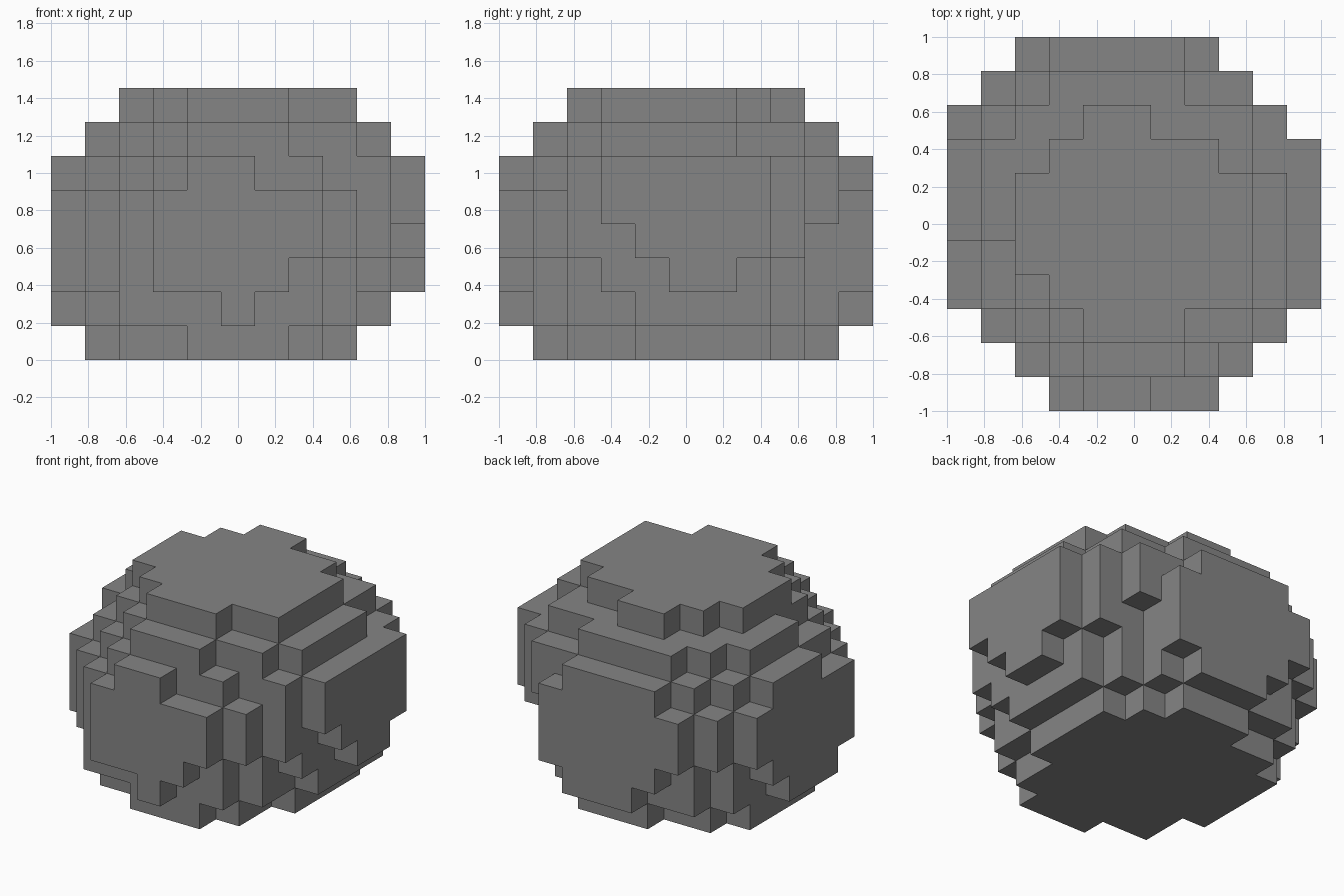
import bpy
import bmesh
from mathutils import Vector

CELLS = 11
SIZE = 2 / CELLS

# Remove the default cube
default = bpy.data.objects.get("Cube")
if default:
    bpy.data.objects.remove(default, do_unlink=True)

# Stone colour
stone = bpy.data.materials.new("stone_grey")
stone.use_nodes = True
grey = (0.235, 0.235, 0.235, 1)
stone.diffuse_color = grey
bsdf = next(n for n in stone.node_tree.nodes if n.type == 'BSDF_PRINCIPLED')
bsdf.inputs["Base Color"].default_value = grey
bsdf.inputs["Roughness"].default_value = 0.9


def slab(x_range, y_range, corners, chipped=(), added=()):
    """One layer of blocks: a rectangle with stair-stepped corners.
    corners gives the cut at front left, front right, back left, back right
    as seen from the front."""
    (x0, x1), (y0, y1) = x_range, y_range
    front_l, front_r, back_l, back_r = corners
    blocks = set()
    for x in range(x0, x1 + 1):
        for y in range(y0, y1 + 1):
            west, east, south, north = x - x0, x1 - x, y - y0, y1 - y
            if (west + south >= front_l and east + south >= front_r
                    and west + north >= back_l and east + north >= back_r):
                blocks.add((x, y))
    return (blocks - set(chipped)) | set(added)


# Boulder layers from the ground up, with their chipped and added blocks
full = (0, 10)
layers = [
    slab((1, 8), (1, 9), (3, 2, 2, 2), [(8, 3), (3, 9)], [(2, 2)]),
    slab((0, 9), full, (4, 3, 4, 3), [(4, 0), (6, 0), (9, 3)],
         [(2, 1), (2, 9), (1, 8)]),
    slab(full, full, (3, 4, 3, 4), [(10, 4)], [(7, 10)]),
    slab(full, full, (3, 3, 2, 3), [(10, 3), (8, 9)]),
    slab(full, full, (3, 3, 2, 3)),
    slab(full, full, (4, 3, 3, 3),
         [(0, 4), (6, 0), (7, 0), (8, 1), (7, 10)]),
    slab((1, 9), (1, 9), (3, 2, 2, 2), [(1, 4), (7, 1), (7, 9), (9, 7)]),
    slab((2, 8), (2, 8), (2, 2, 2, 2), [(6, 8)], [(8, 3)]),
]
solid = {(x, y, z) for z, layer in enumerate(layers) for x, y in layer}

# Skin the blocks: one quad wherever a block meets open air
bm = bmesh.new()
corner_verts = {}


def vert(p):
    key = tuple(round(c) for c in p)
    if key not in corner_verts:
        x, y, z = key
        corner_verts[key] = bm.verts.new(
            (x * SIZE - 1, y * SIZE - 1, z * SIZE))
    return corner_verts[key]


for cell in sorted(solid):
    centre = Vector(cell) + Vector((0.5, 0.5, 0.5))
    for axis in range(3):
        for sign in (-1, 1):
            normal = Vector((0, 0, 0))
            normal[axis] = sign
            beside = tuple(int(c) for c in Vector(cell) + normal)
            if beside in solid:
                continue
            u = Vector((0, 0, 0))
            u[(axis + 1) % 3] = 0.5
            v = normal.cross(u)
            middle = centre + normal * 0.5
            bm.faces.new([vert(middle + a * u + b * v) for a, b in
                          ((-1, -1), (1, -1), (1, 1), (-1, 1))])

mesh = bpy.data.meshes.new("boulder")
bm.to_mesh(mesh)
bm.free()
mesh.materials.append(stone)
boulder = bpy.data.objects.new("boulder", mesh)
bpy.context.scene.collection.objects.link(boulder)
